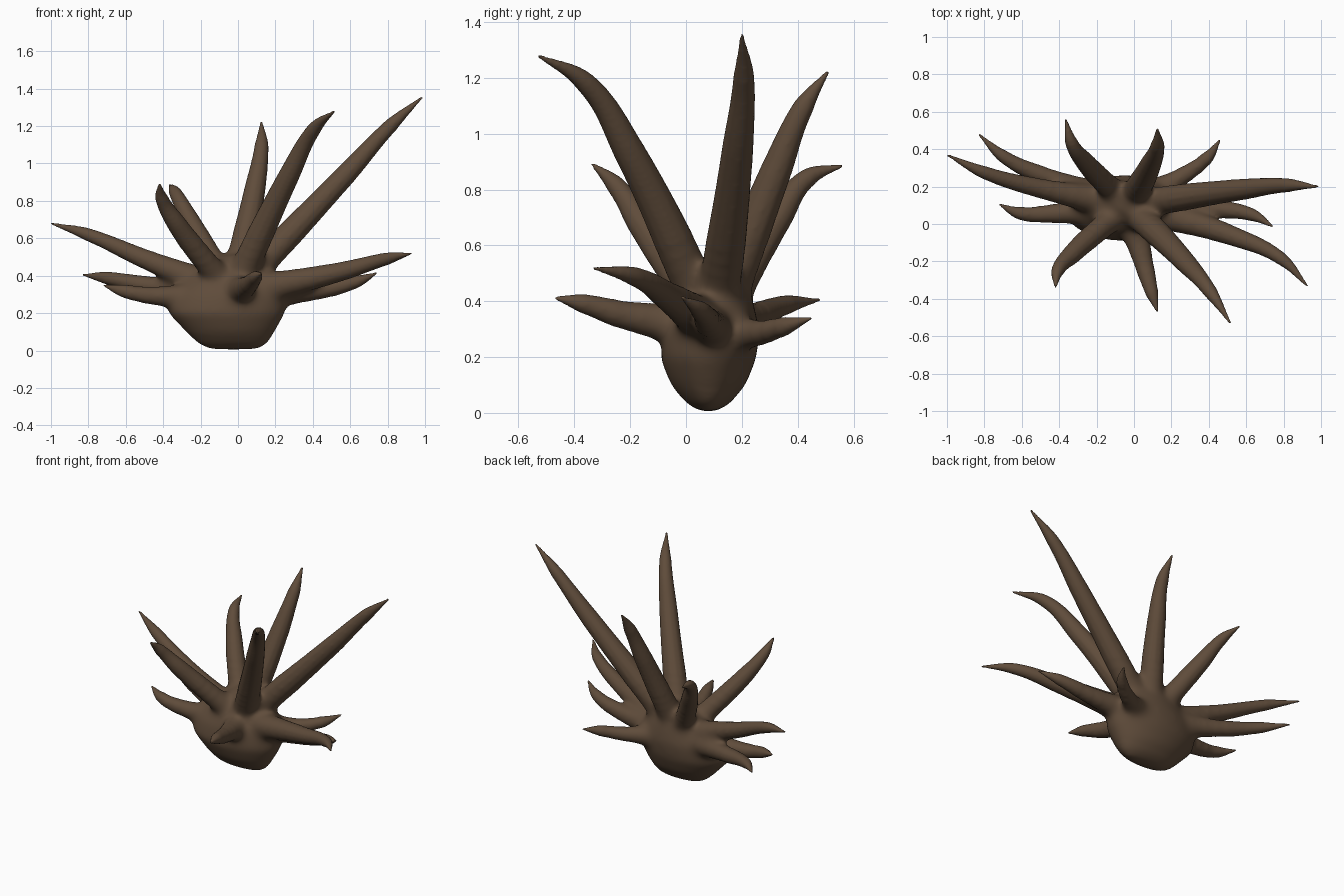
import bpy, bmesh, math
from mathutils import Vector

if "Cube" in bpy.data.objects:
    bpy.data.objects.remove(bpy.data.objects["Cube"])

mat = bpy.data.materials.new("dark_bark")
mat.diffuse_color = (0.115, 0.072, 0.043, 1)
mat.use_nodes = True
mat.node_tree.nodes["Principled BSDF"].inputs["Base Color"].default_value = mat.diffuse_color

CORE = Vector((-.03, .1, .3))
# Each spike grows from the core through a bend point to its tip
SPIKES = [
    ((-.5, .19, .49), (-1, .37, .68)),
    ((-.47, .25, .345), (-.83, .48, .405)),
    ((-.45, .055, .293), (-.72, .105, .35)),
    ((-.33, -.16, .68), (-.42, -.34, .895)),
    ((-.26, .33, .7), (-.365, .56, .885)),
    ((.09, .32, .86), (.125, .51, 1.225)),
    ((.25, .25, .285), (.46, .45, .34)),
    ((.58, .185, .945), (.985, .2, 1.355)),
    ((.44, .08, .325), (.745, -.015, .415)),
    ((.53, -.065, .417), (.93, -.335, .52)),
    ((.27, -.2, .93), (.515, -.53, 1.28)),
    ((.055, -.22, .35), (.125, -.47, .412)),
]


def spike(bend, tip):
    """Tapered tube that curls near its tip; low spikes flare more at the root."""
    bend, tip = Vector(bend), Vector(tip)
    axis = (tip - CORE).normalized()
    bow = (bend - CORE) - axis * (bend - CORE).dot(axis)
    curl = bend.lerp(tip, .6) + bow * .55 + Vector((0, 0, .012))
    root = .082 if tip.z > .8 else .105
    cu = bpy.data.curves.new("spike", 'CURVE')
    cu.dimensions = '3D'
    cu.bevel_depth = 1.06 if tip.z > 1 else .97
    cu.bevel_resolution = 4
    cu.use_fill_caps = True
    cu.resolution_u = 12
    sp = cu.splines.new('BEZIER')
    sp.bezier_points.add(3)
    for bp, p, r in zip(sp.bezier_points, (CORE, bend, curl, tip), (root, .054, .036, .006)):
        bp.co = p
        bp.radius = r
        bp.handle_left_type = bp.handle_right_type = 'AUTO'
    ob = bpy.data.objects.new("spike", cu)
    bpy.context.collection.objects.link(ob)
    return ob


# Root body: stacked elliptical rings (height, x radius, y radius)
RINGS = [(.005, .13, .03), (.035, .185, .08), (.1, .24, .135), (.2, .315, .175),
         (.3, .31, .17), (.4, .23, .135), (.51, .09, .06)]
N = 28
bm = bmesh.new()
loops = []
for z, rx, ry in RINGS:
    cx, cy = -.065 + .04 * abs(z - .22) / .2, .08 + .04 * max(0, z - .2) / .3
    loops.append([bm.verts.new((cx + rx * math.cos(math.tau * i / N),
                                cy + ry * math.sin(math.tau * i / N), z)) for i in range(N)])
for a, b in zip(loops, loops[1:]):
    for i in range(N):
        j = (i + 1) % N
        bm.faces.new((a[i], a[j], b[j], b[i]))
bm.faces.new(loops[0][::-1])
bm.faces.new(loops[-1])
me = bpy.data.meshes.new("spiky_root")
bm.to_mesh(me)
bm.free()
body = bpy.data.objects.new("spiky_root", me)
bpy.context.collection.objects.link(body)

# Join body and spikes and fuse them into a single skin
bpy.ops.object.select_all(action='DESELECT')
spikes = [spike(*s) for s in SPIKES]
for ob in spikes:
    ob.select_set(True)
bpy.context.view_layer.objects.active = spikes[0]
bpy.ops.object.convert(target='MESH')
body.select_set(True)
bpy.context.view_layer.objects.active = body
bpy.ops.object.join()
body.data.remesh_voxel_size = .01
bpy.ops.object.voxel_remesh()

# Soften the junctions near the body, leaving the thin tips crisp
bm = bmesh.new()
bm.from_mesh(body.data)


def reach(v):
    d = v.co - CORE
    return Vector((d.x / 1.5, d.y, d.z)).length


def soften(verts, steps):
    for _ in range(steps):
        bmesh.ops.smooth_vert(bm, verts=verts, factor=.5,
                              use_axis_x=True, use_axis_y=True, use_axis_z=True)


for limit in (.36, .31, .26):
    soften([v for v in bm.verts if reach(v) < limit], 13)
soften(bm.verts[:], 3)
for f in bm.faces:
    f.smooth = True
bm.to_mesh(body.data)
bm.free()
body.data.materials.clear()
body.data.materials.append(mat)
